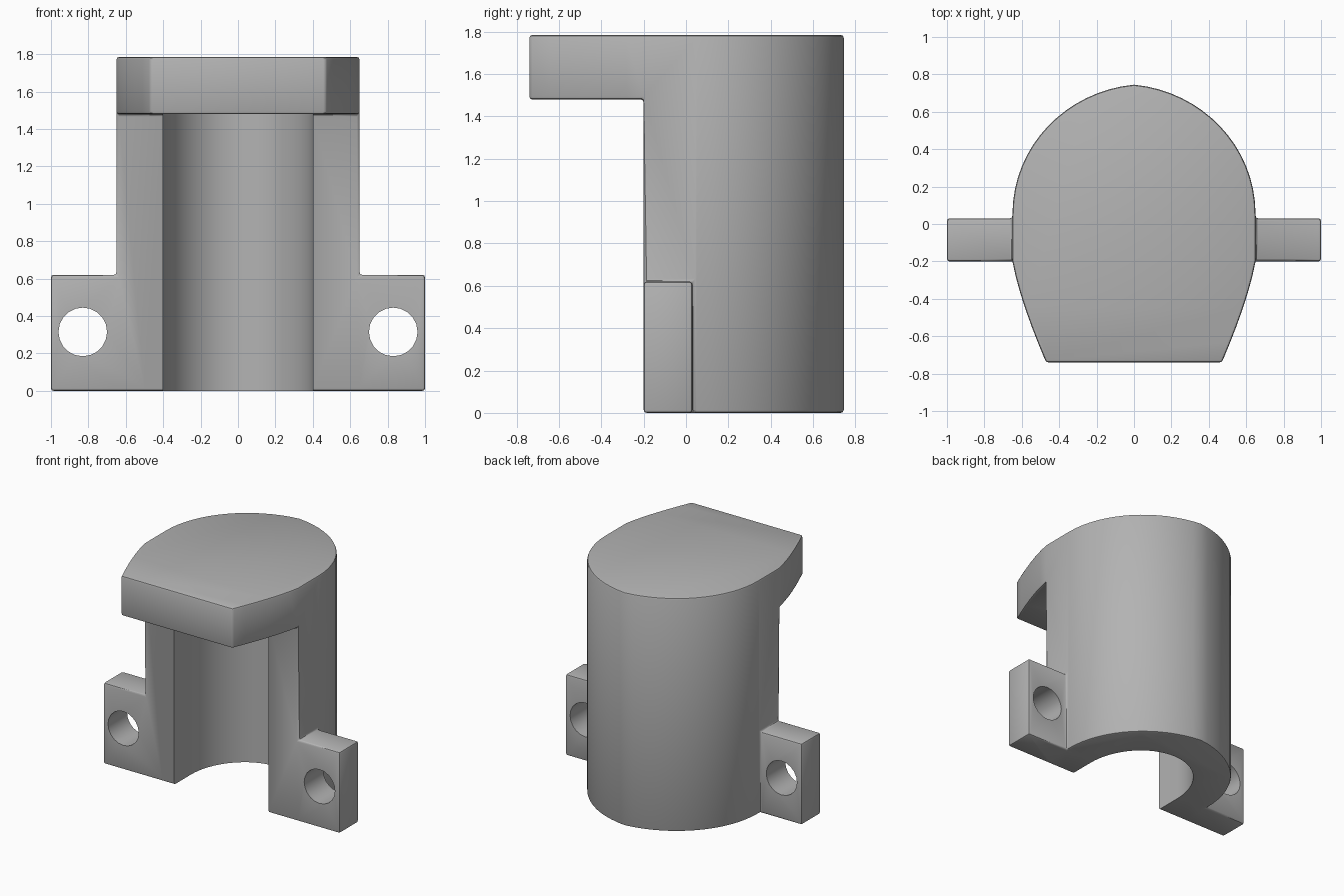
import bpy, bmesh, math

if "Cube" in bpy.data.objects:
    bpy.data.objects.remove(bpy.data.objects["Cube"])

TOP, LIP, FRONT = 1.785, 1.48, -0.2

grey = bpy.data.materials.new("plain grey")
grey.use_nodes = True
grey.diffuse_color = (0.45, 0.45, 0.45, 1)
grey.node_tree.nodes["Principled BSDF"].inputs["Base Color"].default_value = (0.45, 0.45, 0.45, 1)


def prism(name, points, direction, start, end):
    """Extrude a closed profile along z (points are x, y) or y (points are x, z)."""
    bm = bmesh.new()
    place = (lambda p: (p[0], p[1], start)) if direction == "z" else (lambda p: (p[0], start, p[1]))
    face = bm.faces.new([bm.verts.new(place(p)) for p in points])
    new = bmesh.ops.extrude_face_region(bm, geom=[face])["geom"]
    shift = (0, 0, end - start) if direction == "z" else (0, end - start, 0)
    bmesh.ops.translate(bm, vec=shift, verts=[v for v in new if isinstance(v, bmesh.types.BMVert)])
    bmesh.ops.recalc_face_normals(bm, faces=bm.faces)
    mesh = bpy.data.meshes.new(name)
    bm.to_mesh(mesh)
    bm.free()
    obj = bpy.data.objects.new(name, mesh)
    bpy.context.collection.objects.link(obj)
    mesh.materials.append(grey)
    return obj


def bezier(a, b, c, d, steps):
    out = []
    for i in range(steps + 1):
        t = i / steps
        s = 1 - t
        out.append(tuple(s**3 * p + 3 * s * s * t * q + 3 * s * t * t * r + t**3 * w
                         for p, q, r, w in zip(a, b, c, d)))
    return out


def rect(x0, x1, y0, y1):
    return [(x0, y0), (x1, y0), (x1, y1), (x0, y1)]


def combine(target, tool, operation):
    mod = target.modifiers.new(tool.name, "BOOLEAN")
    mod.operation, mod.object, mod.solver = operation, tool, "EXACT"
    tool.hide_render = True
    tool.hide_viewport = True
    helpers.append(tool)


helpers = []

# Body outline: tapered front lip, rounded back
side = bezier((0.47, -0.74), (0.555, -0.54), (0.62, -0.36), (0.65, FRONT), 6)
side += bezier((0.65, 0.05), (0.65, 0.42), (0.36, 0.71), (0, 0.745), 16)
outline = side + [(-x, y) for x, y in reversed(side[:-1])]
body = prism("housing_body", outline, "z", 0, TOP)

# Mounting ears
for sign, label in ((1, "left"), (-1, "right")):
    xs = sorted((sign * 0.5, sign))
    combine(body, prism(label + "_ear", rect(*xs, 0, 0.62), "y", -0.25, 0.03), "UNION")

# Flat front below the lip
combine(body, prism("front_cutter", rect(-1.2, 1.2, -1, FRONT), "z", -0.2, LIP), "DIFFERENCE")

# Softened edges
bevel = body.modifiers.new("soft_edges", "BEVEL")
bevel.width, bevel.segments = 0.014, 2
bevel.limit_method, bevel.angle_limit = "ANGLE", math.radians(40)

# Rounded channel, open at the front and bottom
arc = [(0.4 * math.cos(math.pi * i / 32), 0.45 * math.sin(math.pi * i / 32)) for i in range(33)]
channel = [(-0.4, -0.5), (0.4, -0.5)] + arc
combine(body, prism("channel_cutter", channel, "z", -0.2, LIP), "DIFFERENCE")

# Bolt holes
for sign, label in ((1, "left"), (-1, "right")):
    ring = [(sign * 0.83 + 0.13 * math.cos(math.tau * i / 20), 0.315 + 0.13 * math.sin(math.tau * i / 20))
            for i in range(20)]
    combine(body, prism(label + "_hole_cutter", ring, "y", -0.5, 0.5), "DIFFERENCE")

# Bake the modifiers and drop the helpers
bpy.context.view_layer.update()
evaluated = body.evaluated_get(bpy.context.evaluated_depsgraph_get())
body.data = bpy.data.meshes.new_from_object(evaluated)
body.modifiers.clear()
for tool in helpers:
    bpy.data.objects.remove(tool)

bpy.ops.object.select_all(action="DESELECT")
body.select_set(True)
bpy.context.view_layer.objects.active = body
bpy.ops.object.shade_smooth_by_angle(angle=math.radians(35))
